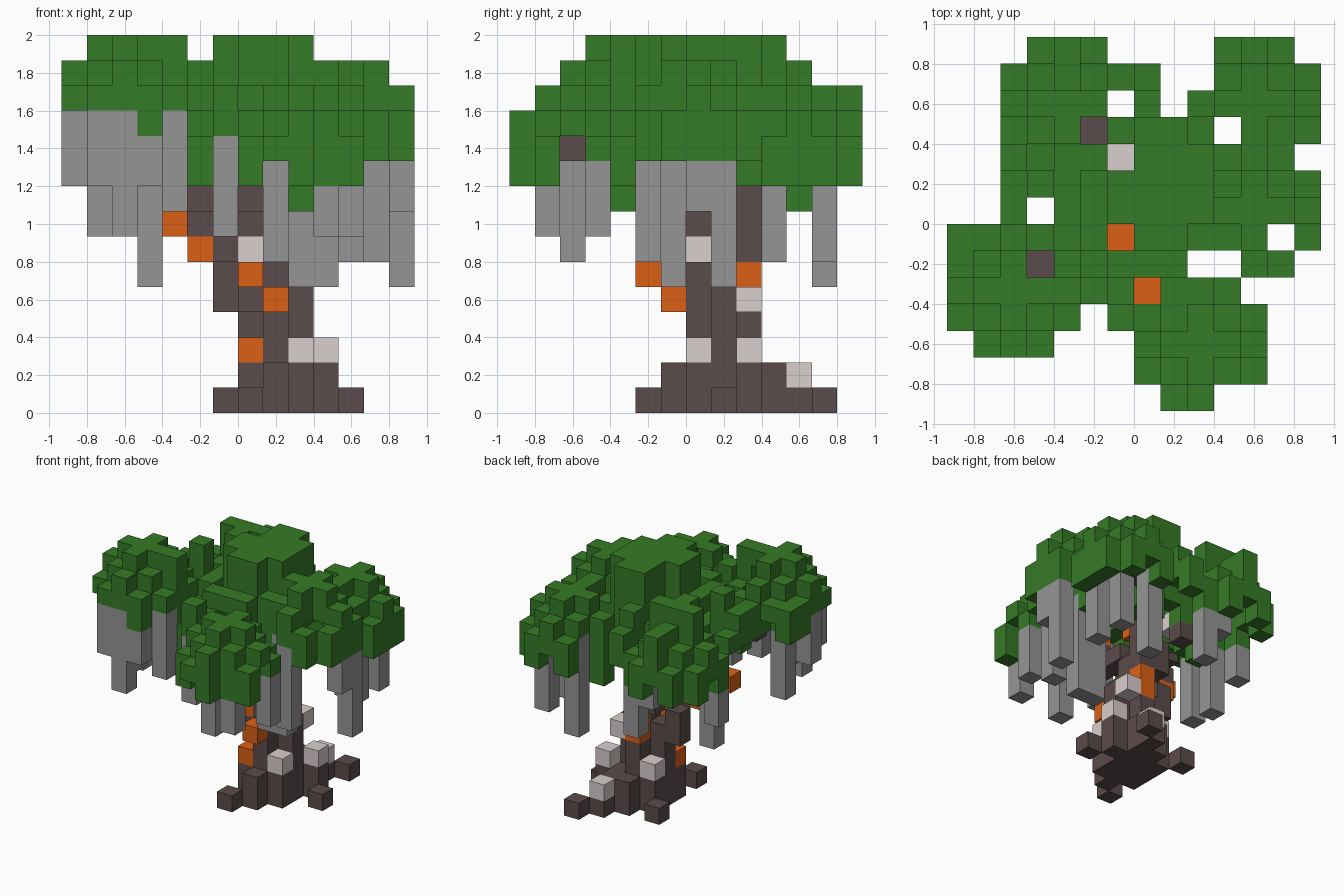
import bpy, bmesh, random
from mathutils import Vector

random.seed(4)
U = 2 / 15  # one block

cube = bpy.data.objects.get("Cube")
if cube:
    bpy.data.objects.remove(cube, do_unlink=True)


def material(name, rgb):
    m = bpy.data.materials.new(name)
    m.use_nodes = True
    m.diffuse_color = (*rgb, 1)
    m.node_tree.nodes["Principled BSDF"].inputs["Base Color"].default_value = (*rgb, 1)
    return m


GREEN = material("leaf green", (0.036, 0.195, 0.02))
GREY = material("vine grey", (0.3, 0.3, 0.3))
BROWN = material("bark brown", (0.105, 0.07, 0.07))
ORANGE = material("fungus orange", (0.72, 0.118, 0.008))
PALE = material("pale stone", (0.7, 0.62, 0.62))

SIDES = [Vector(v) for v in ((1, 0, 0), (-1, 0, 0), (0, 1, 0), (0, -1, 0), (0, 0, 1), (0, 0, -1))]


def block_object(name, cells, mat):
    """Skin a set of grid cells, keeping only the outer faces."""
    bm = bmesh.new()
    for c in sorted(cells):
        mid = Vector(c) + Vector((0.5, 0.5, 0.5))
        for n in SIDES:
            if tuple(int(v) for v in Vector(c) + n) in cells:
                continue
            a = Vector((n.y, n.z, n.x))
            b = n.cross(a)
            ring = [mid + (n + a * s + b * t) / 2 for s, t in ((-1, -1), (1, -1), (1, 1), (-1, 1))]
            bm.faces.new([bm.verts.new(p * U) for p in ring])
    bmesh.ops.remove_doubles(bm, verts=bm.verts, dist=U / 100)
    mesh = bpy.data.meshes.new(name)
    bm.to_mesh(mesh)
    bm.free()
    mesh.materials.append(mat)
    ob = bpy.data.objects.new(name, mesh)
    bpy.context.collection.objects.link(ob)


def column(x, y, low, high):
    return {(x, y, z) for z in range(low, high)}


# Leaf clumps: centre, radius, top; each is a hollow stepped dome
CLUMPS = {
    "crown_clump": (0, 0, 3, 14),
    "right_clump": (-5, -3, 2, 15),
    "front_clump": (2, -5, 2, 13),
    "left_clump": (4, 0, 2, 14),
    "back_left_clump": (4, 4, 2, 13),
    "back_right_clump": (-3, 4, 2, 13),
}
GAPS = {(-1, 4), (-2, 3), (3, 3), (-1, 2), (-4, 0), (-1, -1), (5, -1), (-4, -2),
        (2, -2), (3, -2), (0, -3), (3, -7), (2, 5), (-3, -5), (1, 4)}
THIN = {(-6, -5): 12, (-5, -5): 12, (-3, -4): 12, (4, -5): 11, (1, -6): 10, (1, -7): 10}
leaves = {}
for name, (cx, cy, r, top) in CLUMPS.items():
    cells = set()
    for dx in range(-r, r + 1):
        for dy in range(-r, r + 1):
            x, y = cx + dx, cy + dy
            if abs(dx) == r and abs(dy) == r or (x, y) in GAPS:
                continue
            rim = r == 2 and max(abs(dx), abs(dy)) == r
            high = top - round((dx * dx + dy * dy) / (r + 1))
            low = top - 4 + random.choice((0, 0, 1)) if rim else high - random.choice((1, 2, 2, 3))
            cells |= column(x, y, THIN.get((x, y), low), high)
    leaves[name] = cells

# Cap on the crown, and raised tufts on the clumps
for x in range(-1, 3):
    for y in range(-1, 4):
        if (x in (-1, 2)) + (y in (-1, 3)) < 2 and (x, y) not in GAPS:
            leaves["crown_clump"] |= column(x, y, 12, 15)
leaves["right_clump"] |= column(-3, -3, 12, 15)
for x, y in ((-4, 4), (-3, 4), (-2, 4), (-3, 3), (-3, 6)):
    leaves["back_right_clump"] |= column(x, y, 12, 13 if y == 6 else 14)

# Loose sprigs at the edges of the clumps
leaves["leaf_sprigs"] = set()
for x, y, low, high in ((-5, 0, 11, 13), (-5, 1, 11, 13), (-4, 1, 11, 14), (0, 5, 10, 12),
                        (0, 4, 11, 13), (-1, -4, 11, 13), (-5, 2, 11, 12), (-7, -1, 11, 13),
                        (2, 4, 8, 10)):
    leaves["leaf_sprigs"] |= column(x, y, low, high)
taken = set()
for name in leaves:
    leaves[name] -= taken
    taken |= leaves[name]

# Trunk: plus-shaped core with a wider foot and separate roots
trunk = set()
for x, y in ((1, 1), (0, 1), (2, 1), (1, 0), (1, 2)):
    trunk |= column(x, y, 0, 4)
trunk |= column(1, 1, 4, 7) | column(2, 1, 4, 5) | column(1, 0, 4, 6)
for x, y in ((0, 0), (2, 0), (0, 2), (2, 2), (1, -1), (3, 2), (1, 3), (2, 3)):
    trunk |= column(x, y, 0, 2)
roots = {(0, -2, 0), (4, 1, 0), (3, 5, 0), (-1, 3, 0), (2, 4, 0)}

# Branches climbing out to the clumps
branches = {(0, 1, 4), (-1, 1, 4), (-1, 1, 5), (-1, 0, 6), (-2, 0, 7), (-2, -1, 8),
            (-3, -2, 9), (-4, -2, 10), (0, 0, 4), (0, 0, 7), (0, -1, 8), (0, -2, 8),
            (0, -3, 8), (0, -3, 9), (1, -4, 10), (3, -5, 10), (2, -5, 10),
            (1, 2, 6), (1, 2, 7), (1, 2, 8), (2, 3, 9), (3, 4, 10),
            (0, 2, 6), (0, 2, 7), (-1, 3, 8), (-2, 3, 9), (-2, 3, 10)}
fungus = {(0, 0, 2), (1, -1, 4), (0, 0, 5), (0, -2, 5), (-2, 0, 6), (-3, -1, 7),
          (1, 2, 4), (1, 2, 5), (0, -3, 10), (-1, -1, 10)}
stones = {(2, 0, 2), (3, 2, 2), (0, 2, 2), (2, 4, 1), (2, 2, 4), (0, 0, 6), (-1, 2, 9)}

# Hanging vines: position and lower end, reaching up to the leaves
VINES = ((3, -1, 5), (2, -1, 5), (6, 1, 5), (5, 3, 6), (3, 5, 5), (-1, 5, 6), (-4, 2, 5),
         (-6, -2, 7), (-5, -4, 8), (-7, -3, 9), (1, -5, 6), (4, -2, 6), (4, -4, 7),
         (3, -6, 7), (-3, -4, 8), (-5, -5, 7), (-6, -5, 9), (-1, -4, 7), (-5, 3, 7),
         (6, 0, 8), (-4, -5, 9), (5, 5, 6), (-2, 5, 8))
solid = taken | trunk | branches | fungus | stones
vines = set()
for x, y, low in VINES:
    z = low
    while (x, y, z) not in solid and z < 14:
        vines.add((x, y, z))
        z += 1

for name, cells in leaves.items():
    block_object(name, cells, GREEN)
block_object("hanging_vines", vines, GREY)
block_object("trunk", trunk, BROWN)
block_object("roots", roots, BROWN)
block_object("branches", branches, BROWN)
block_object("bracket_fungus", fungus, ORANGE)
block_object("pale_stones", stones, PALE)
